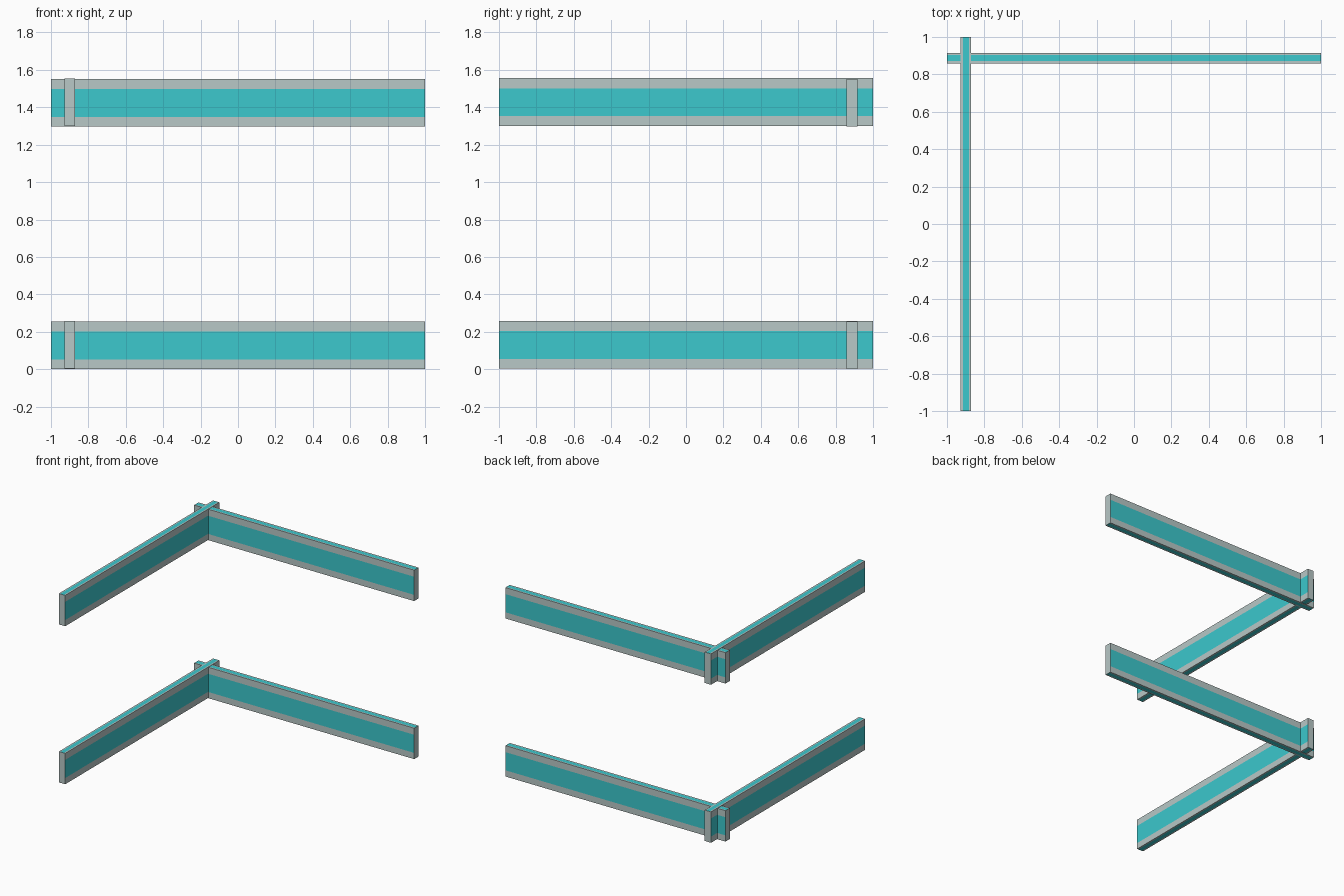
import bpy, bmesh
from mathutils import Vector, Matrix

if "Cube" in bpy.data.objects:
    bpy.data.objects.remove(bpy.data.objects["Cube"])


def material(name, rgb):
    m = bpy.data.materials.new(name)
    m.diffuse_color = (*rgb, 1.0)
    m.use_nodes = True
    m.node_tree.nodes["Principled BSDF"].inputs["Base Color"].default_value = m.diffuse_color
    return m


GREY = material("pale grey", (0.479, 0.578, 0.570))
TEAL = material("teal", (0.045, 0.578, 0.610))

LENGTH, WIDTH, HEIGHT = 2.0, 0.057, 0.254
BAND = (0.051, 0.200)        # teal stripe on the long sides (height)
STRIP = (-0.0165, 0.0165)    # teal stripe along the top and bottom (width)


def beam(name, axis, location):
    """Long box with painted stripes cut into its faces."""
    bm = bmesh.new()
    bmesh.ops.create_cube(bm, size=1.0)
    bmesh.ops.scale(bm, vec=(LENGTH, WIDTH, HEIGHT), verts=bm.verts)
    bmesh.ops.translate(bm, vec=(0, 0, HEIGHT / 2), verts=bm.verts)

    # cut the stripe borders
    cuts = [((0, 0, z), (0, 0, 1)) for z in BAND] + [((0, y, 0), (0, 1, 0)) for y in STRIP]
    for co, no in cuts:
        geom = bm.verts[:] + bm.edges[:] + bm.faces[:]
        bmesh.ops.bisect_plane(bm, geom=geom, plane_co=co, plane_no=no)

    # grey ends and borders, teal middles
    bm.normal_update()
    for f in bm.faces:
        c, n = f.calc_center_median(), f.normal
        side = abs(n.y) > 0.5 and BAND[0] < c.z < BAND[1]
        flat = abs(n.z) > 0.5 and STRIP[0] < c.y < STRIP[1]
        f.material_index = 1 if side or flat else 0

    if axis == 'Y':
        bmesh.ops.rotate(bm, verts=bm.verts, cent=(0, 0, 0),
                         matrix=Matrix.Rotation(1.5707963, 3, 'Z'))
    me = bpy.data.meshes.new(name)
    bm.to_mesh(me)
    bm.free()
    me.materials.append(GREY)
    me.materials.append(TEAL)
    ob = bpy.data.objects.new(name, me)
    ob.location = Vector(location)
    bpy.context.collection.objects.link(ob)


# two levels, each a crossing pair of beams
for level, z in (("lower", 0.0), ("upper", 1.298)):
    beam(level + "_back_beam", 'X', (0, 0.887, z))
    beam(level + "_left_beam", 'Y', (-0.899, 0, z + 0.003))
